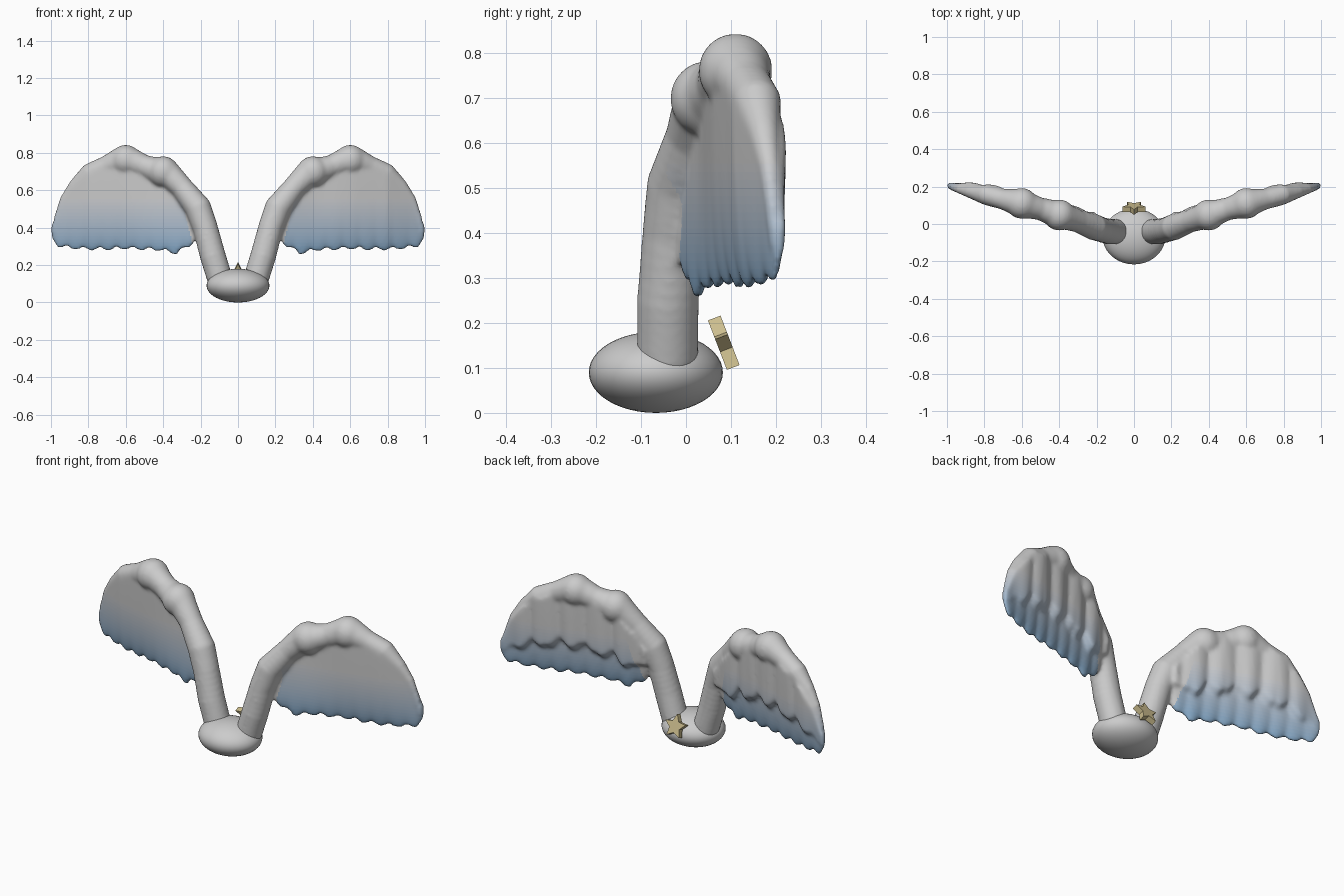
import bpy, bmesh, math
from mathutils import Matrix

if "Cube" in bpy.data.objects:
    bpy.data.objects.remove(bpy.data.objects["Cube"])


def material(name, rgb):
    m = bpy.data.materials.new(name)
    m.diffuse_color = (*rgb, 1)
    m.use_nodes = True
    m.node_tree.nodes["Principled BSDF"].inputs["Base Color"].default_value = m.diffuse_color
    return m


def add_object(name, bm):
    me = bpy.data.meshes.new(name)
    bmesh.ops.recalc_face_normals(bm, faces=bm.faces)
    bm.to_mesh(me)
    bm.free()
    ob = bpy.data.objects.new(name, me)
    bpy.context.collection.objects.link(ob)
    return ob


def lerp_table(table, x):
    for (x0, a), (x1, b) in zip(table, table[1:]):
        if x <= x1:
            return a + (b - a) * max(0, (x - x0) / (x1 - x0))
    return table[-1][1]


def smoothstep(s):
    s = min(1, max(0, s))
    return s * s * (3 - 2 * s)


# Wing bone: x, y, z, radius
BONE = [(.098, -.041, .13, .069), (.135, -.040, .25, .070), (.175, -.030, .40, .068),
        (.213, -.017, .505, .071), (.30, .015, .615, .061), (.37, .04, .685, .070),
        (.40, .048, .698, .084), (.43, .058, .705, .070), (.50, .08, .728, .060),
        (.57, .10, .755, .07), (.60, .11, .76, .083), (.63, .118, .757, .07),
        (.70, .133, .73, .056), (.79, .157, .69, .055), (.87, .172, .625, .036),
        (.93, .185, .55, .024), (.965, .193, .46, .018), (.983, .198, .38, .015)]
TOP = [(b[0], b[2]) for b in BONE[3:16]] + [(.965, .47), (.998, .41)]
BOTTOM = [(.21, .35), (.25, .30), (.33, .252), (.42, .272), (.6, .28), (.75, .275),
          (.9, .28), (.96, .288), (.998, .33)]
PITCH = .088

bm = bmesh.new()
for a, b in zip(BONE, BONE[1:]):
    n = 5
    for k in range(n + 1):
        p = [s + (e - s) * k / n for s, e in zip(a, b)]
        bmesh.ops.create_uvsphere(bm, u_segments=20, v_segments=12, radius=p[3],
                                  matrix=Matrix.Translation(p[:3]))


# Feather blade: closed vertical sections, swollen front, raised coverts on the back
def blade_section(x):
    top = lerp_table(TOP, x)
    wave = abs(math.sin(math.pi * (x - .21) / PITCH))
    bottom = lerp_table(BOTTOM, x) + .022 * (1 - wave)
    wave2 = abs(math.sin(math.pi * (x - .25) / .14))
    step = .60 + .11 * wave2
    fade = min(1, (1.0 - x) / .2)
    outer = smoothstep((x - .38) / .27)
    front, back = [], []
    n = 36
    for j in range(n + 1):
        v = j / n
        z = top + (bottom - top) * v
        y = .258 * x - .050 - .014 * v * v * fade
        end = math.sqrt(max(.06, 1 - v ** 7))
        t = (.030 - .010 * v) * (.5 + .5 * fade) * end
        swell = .024 * outer * fade * (1 - v * v)
        covert = .036 * smoothstep((step - v) / .09) * fade * (.55 + .45 * wave2)
        ridge = .004 * wave * min(1, v * 1.5) * fade
        front.append((x, y - t - swell, z))
        back.append((x, y + t + ridge + covert, z))
    return front + back[::-1]


N = 100
rings = [[bm.verts.new(p) for p in blade_section(.21 + .788 * i / N)] for i in range(N + 1)]
for r0, r1 in zip(rings, rings[1:]):
    for j in range(len(r0)):
        k = (j + 1) % len(r0)
        bm.faces.new((r0[j], r0[k], r1[k], r1[j]))
bm.faces.new(rings[0])
bm.faces.new(rings[-1][::-1])
wings = add_object("wings", bm)

# Fuse bone and feathers into one smooth skin
rm = wings.modifiers.new("fuse", 'REMESH')
rm.mode = 'VOXEL'
rm.voxel_size = .009
sm = wings.modifiers.new("soften", 'SMOOTH')
sm.factor = .5
sm.iterations = 8
wings.modifiers.new("other_side", 'MIRROR').use_clip = False
me = bpy.data.meshes.new_from_object(wings.evaluated_get(bpy.context.evaluated_depsgraph_get()))
wings.modifiers.clear()
wings.data = me

# Grey fading into blue feather tips
GREY, BLUE, BANDS = (.61, .61, .62), (.24, .40, .58), 16
me.materials.clear()
me.materials.append(None)
for i in range(1, BANDS):
    f = i / (BANDS - 1)
    me.materials.append(material(f"feather_{i}", [g + (b - g) * f for g, b in zip(GREY, BLUE)]))
for p in me.polygons:
    p.use_smooth = True
    c = p.center
    f = (.56 - c.z) / .27 if abs(c.x) > .16 + .26 * c.z else 0
    p.material_index = round(min(1, max(0, f)) * (BANDS - 1))

# Rounded base
bm = bmesh.new()
bmesh.ops.create_uvsphere(bm, u_segments=40, v_segments=24, radius=1,
                          matrix=Matrix.Translation((0, -.067, .09)) @ Matrix.Diagonal((.168, .149, .09, 1)))
for f in bm.faces:
    f.smooth = True
add_object("base", bm)

# Star on the back
bm = bmesh.new()
pts = []
for i in range(10):
    a = -math.pi / 2 + i * math.pi / 5
    r = .065 if i % 2 == 0 else .032
    pts.append(bm.verts.new((r * math.cos(a), r * math.sin(a), -.015)))
face = bm.faces.new(pts)
ext = bmesh.ops.extrude_face_region(bm, geom=[face])
bmesh.ops.translate(bm, vec=(0, 0, .03), verts=[v for v in ext["geom"] if isinstance(v, bmesh.types.BMVert)])
bmesh.ops.recalc_face_normals(bm, faces=bm.faces)
star = add_object("star", bm)
star.location = (0, .086, .15)
star.rotation_euler = (math.radians(-69), 0, 0)
star.data.materials.append(material("tan", (.60, .51, .27)))
